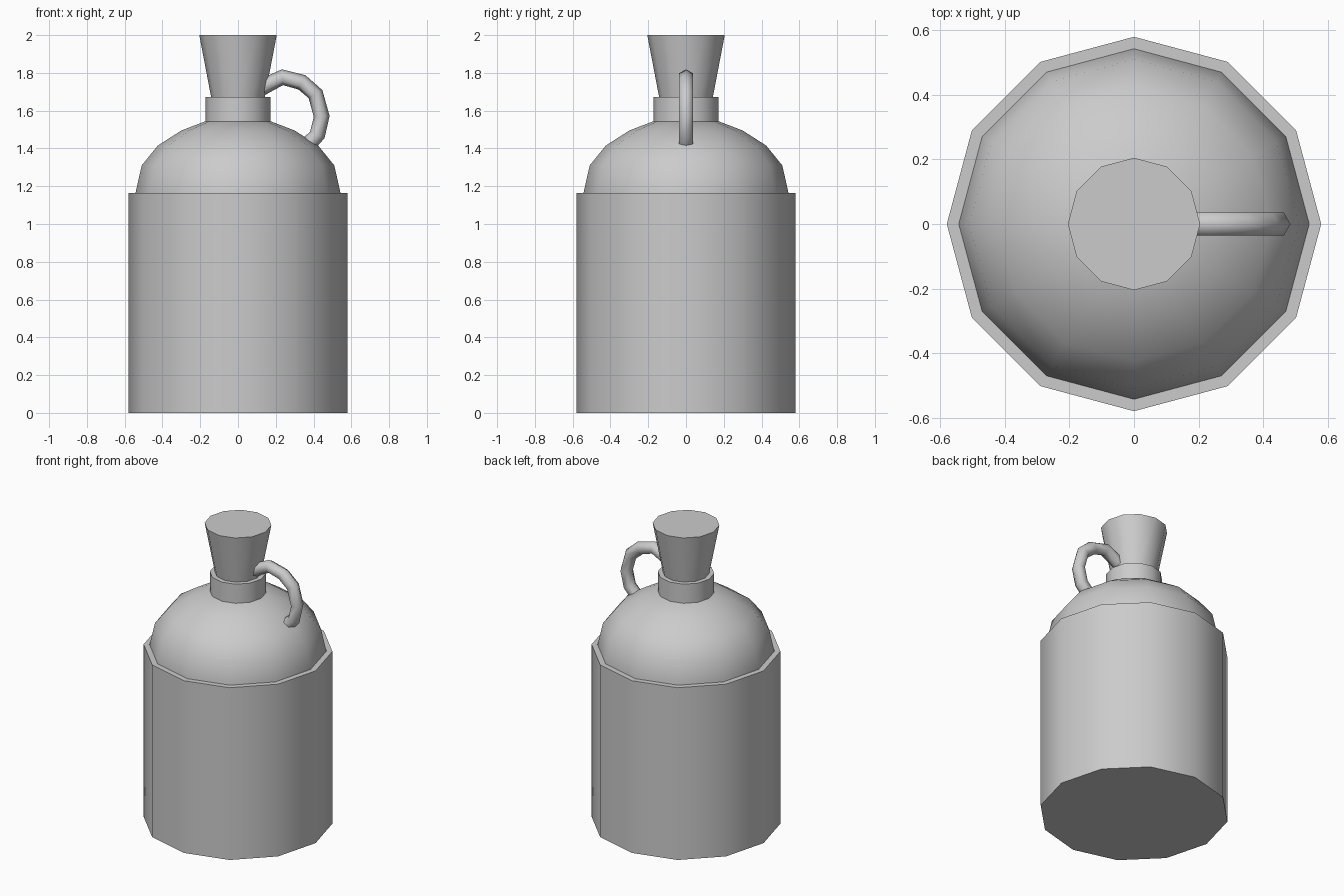
import bpy, bmesh, math
from mathutils import Vector

if "Cube" in bpy.data.objects:
    bpy.data.objects.remove(bpy.data.objects["Cube"])


def finish(bm, name, angle):
    bmesh.ops.recalc_face_normals(bm, faces=bm.faces)
    mesh = bpy.data.meshes.new(name)
    bm.to_mesh(mesh)
    bm.free()
    obj = bpy.data.objects.new(name, mesh)
    bpy.context.collection.objects.link(obj)
    bpy.ops.object.select_all(action='DESELECT')
    obj.select_set(True)
    bpy.context.view_layer.objects.active = obj
    bpy.ops.object.shade_smooth_by_angle(angle=math.radians(angle))
    return obj


def loft(name, rings, angle):
    """Skin a list of point rings and cap both ends."""
    bm = bmesh.new()
    loops = [[bm.verts.new(p) for p in ring] for ring in rings]
    for a, b in zip(loops, loops[1:]):
        n = len(a)
        for i in range(n):
            j = (i + 1) % n
            bm.faces.new((a[i], a[j], b[j], b[i]))
    bm.faces.new(loops[0])
    bm.faces.new(loops[-1])
    return finish(bm, name, angle)


def lathe(name, profile, sides=12, angle=40):
    turns = [2 * math.pi * i / sides for i in range(sides)]
    return loft(name, [[(r * math.cos(t), r * math.sin(t), z) for t in turns]
                       for r, z in profile], angle)


def tube(name, path, radius, sides=6):
    pts = [Vector((x, 0, z)) for x, z in path]
    rings = []
    for i, p in enumerate(pts):
        tangent = (pts[min(i + 1, len(pts) - 1)] - pts[max(i - 1, 0)]).normalized()
        side = Vector((0, 1, 0))
        out = side.cross(tangent)
        turns = [2 * math.pi * k / sides for k in range(sides)]
        rings.append([p + radius * (math.cos(t) * out + math.sin(t) * side) for t in turns])
    return loft(name, rings, 70)


# Jug body and domed shoulder
lathe("body", [(0.58, 0), (0.58, 1.163)])
lathe("shoulder", [(0.543, 1.15), (0.543, 1.163), (0.51, 1.31), (0.425, 1.415),
                   (0.30, 1.495), (0.165, 1.547)])

# Neck collar and tapered stopper
lathe("neck", [(0.173, 1.53), (0.173, 1.673)])
lathe("stopper", [(0.14, 1.66), (0.205, 2.0)])

# Looped handle, both ends sunk into the jug
tube("handle", [(0.115, 1.715), (0.15, 1.735), (0.235, 1.777), (0.338, 1.750),
                (0.410, 1.688), (0.443, 1.57), (0.42, 1.472), (0.375, 1.425)], 0.042)
